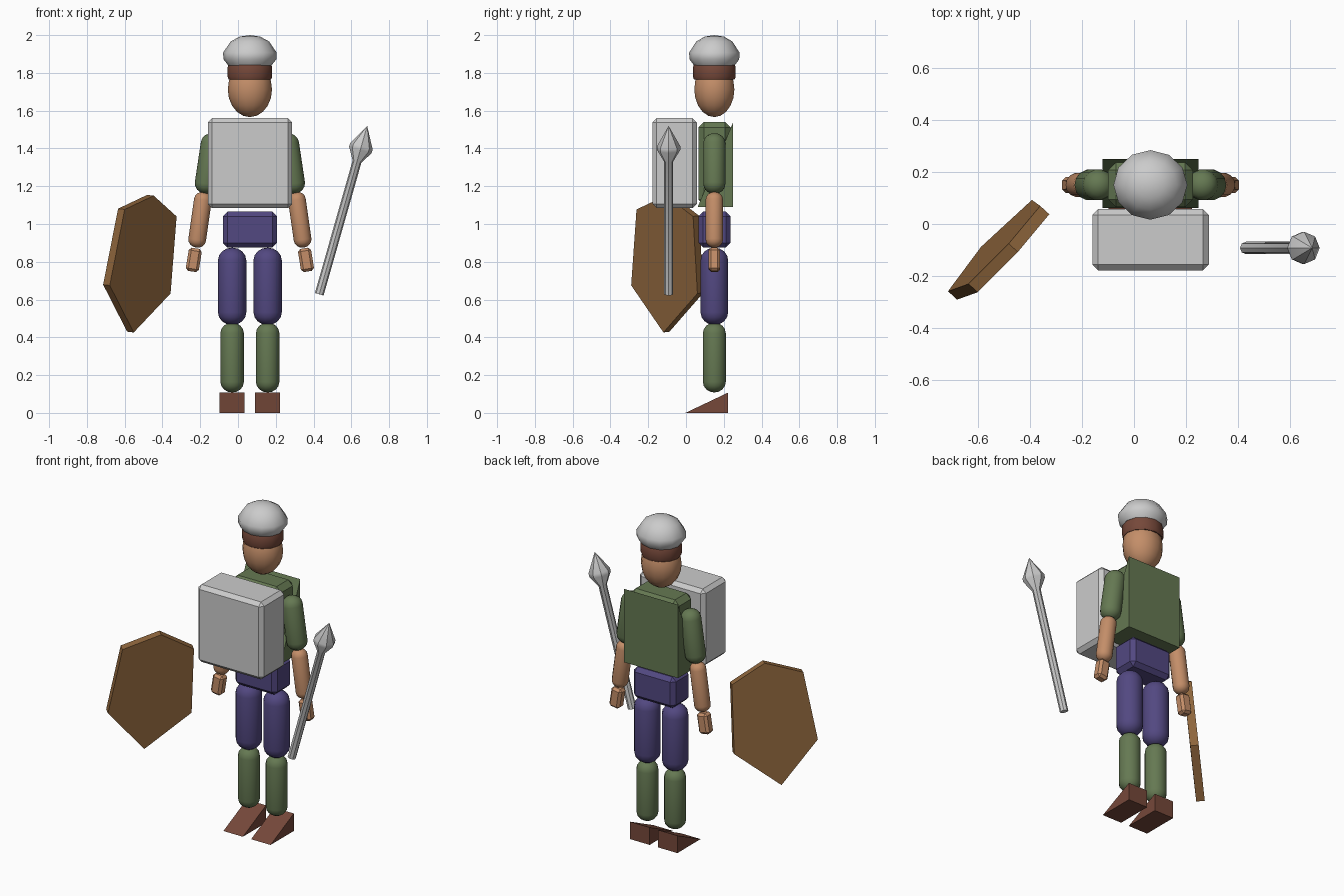
import bpy, bmesh, math
from mathutils import Vector, Matrix

if "Cube" in bpy.data.objects:
    bpy.data.objects.remove(bpy.data.objects["Cube"])

CX, CY = 0.063, 0.15   # body axis


def mat(name, rgb):
    m = bpy.data.materials.new(name)
    m.diffuse_color = (*rgb, 1)
    m.use_nodes = True
    m.node_tree.nodes["Principled BSDF"].inputs["Base Color"].default_value = m.diffuse_color
    return m


SKIN = mat("skin", (0.55, 0.27, 0.14))
GREEN = mat("green_cloth", (0.13, 0.19, 0.085))
PURPLE = mat("purple_cloth", (0.085, 0.065, 0.22))
LEATHER = mat("leather", (0.18, 0.065, 0.042))
WOOD = mat("wood", (0.27, 0.13, 0.045))


def finish(bm, name, material=None, smooth=None):
    bmesh.ops.recalc_face_normals(bm, faces=bm.faces)
    me = bpy.data.meshes.new(name)
    bm.to_mesh(me)
    bm.free()
    ob = bpy.data.objects.new(name, me)
    bpy.context.collection.objects.link(ob)
    if material:
        me.materials.append(material)
    if smooth:
        bpy.ops.object.select_all(action='DESELECT')
        ob.select_set(True)
        bpy.context.view_layer.objects.active = ob
        bpy.ops.object.shade_smooth_by_angle(angle=math.radians(smooth))
    return ob


def lathe(name, profile, base, axis=(0, 0, 1), sides=12, material=None, smooth=40, sy=1):
    """Revolve (radius, height) points about an axis starting at base."""
    bm = bmesh.new()
    rings = []
    for r, h in profile:
        if r == 0:
            rings.append([bm.verts.new((0, 0, h))])
        else:
            a = [2 * math.pi * i / sides for i in range(sides)]
            rings.append([bm.verts.new((r * math.cos(t), sy * r * math.sin(t), h)) for t in a])
    for p, q in zip(rings, rings[1:]):
        for i in range(sides):
            j = (i + 1) % sides
            vs = [p[i % len(p)], p[j % len(p)], q[j % len(q)], q[i % len(q)]]
            bm.faces.new(list(dict.fromkeys(vs)))
    rot = Vector((0, 0, 1)).rotation_difference(Vector(axis)).to_matrix().to_4x4()
    bm.transform(Matrix.Translation(base) @ rot)
    return finish(bm, name, material, smooth)


def capsule(name, a, b, r, material):
    """Rounded limb from tip a to tip b."""
    a, b = Vector(a), Vector(b)
    length, cap = (b - a).length, 0.9 * r
    arc = [(r * math.sin(t), cap * (1 - math.cos(t))) for t in
           [math.radians(d) for d in (0, 22.5, 45, 67.5, 90)]]
    prof = arc + [(x, length - h) for x, h in reversed(arc)]
    return lathe(name, prof, a, b - a, 14, material, 50)


def box(name, lo, hi, chamfer, material=None, tilt=0):
    """Box with chamfered edges, optionally tilted about y."""
    lo, hi = Vector(lo), Vector(hi)
    bm = bmesh.new()
    bmesh.ops.create_cube(bm, size=1)
    bmesh.ops.scale(bm, vec=hi - lo, verts=bm.verts)
    bmesh.ops.bevel(bm, geom=bm.edges[:], offset=chamfer, segments=1, affect='EDGES')
    bm.transform(Matrix.Translation((lo + hi) / 2) @ Matrix.Rotation(tilt, 4, 'Y'))
    return finish(bm, name, material)


def prism(name, pts, offset, material):
    """Extrude a planar polygon by an offset vector."""
    bm = bmesh.new()
    f = bm.faces.new([bm.verts.new(p) for p in pts])
    new = bmesh.ops.extrude_face_region(bm, geom=[f], use_keep_orig=True)["geom"]
    bmesh.ops.translate(bm, vec=offset, verts=[v for v in new if isinstance(v, bmesh.types.BMVert)])
    return finish(bm, name, material)


def wedge(name, x0, x1, y0, y1, z0, z1, material):
    prism(name, [(x0, y0, z0), (x0, y1, z0), (x0, y1, z1)], (x1 - x0, 0, 0), material)


# head, headband and helmet
arc = [math.pi * i / 10 for i in range(11)]
head = [(max(0, 0.117 * math.sin(t)) if 0 < t < 3.1 else 0, -0.147 * math.cos(t)) for t in arc]
lathe("head", head, (CX, CY, 1.713), sides=14, material=SKIN, sy=0.93)
lathe("headband", [(0, 1.765), (0.112, 1.765), (0.118, 1.78), (0.118, 1.83), (0.11, 1.85), (0, 1.85)],
      (CX, CY, 0), sides=12, material=LEATHER, smooth=35, sy=0.96)
lathe("helmet", [(0, 1.84), (0.115, 1.84), (0.14, 1.872), (0.142, 1.907), (0.102, 1.966), (0.055, 1.992), (0, 2.0)],
      (CX, CY, 0), sides=12, smooth=40, sy=0.94)

# torso, chest pack, back panel and hips
box("torso", (-0.1, 0.065, 1.1), (0.226, 0.237, 1.54), 0.03, GREEN)
box("chest_pack", (-0.16, -0.178, 1.085), (0.287, 0.057, 1.56), 0.022)
wedge("back_panel", -0.121, 0.247, 0.062, 0.25, 1.09, 1.54, GREEN)
box("hips", (-0.08, 0.067, 0.875), (0.206, 0.235, 1.065), 0.024, PURPLE)

# legs and arms on both sides
for side, s in (("left", 1), ("right", -1)):
    lx = CX + s * 0.094
    capsule(side + "_thigh", (lx, CY, 0.465), (lx, CY, 0.875), 0.075, PURPLE)
    capsule(side + "_shin", (lx, CY, 0.108), (lx, CY, 0.478), 0.062, GREEN)
    wedge(side + "_boot", lx - 0.066, lx + 0.066, -0.003, 0.222, 0, 0.107, LEATHER)
    capsule(side + "_upper_arm", (CX + s * 0.192, CY, 1.48), (CX + s * 0.24, CY, 1.16), 0.06, GREEN)
    capsule(side + "_forearm", (CX + s * 0.243, CY, 1.17), (CX + s * 0.285, CY, 0.875), 0.047, SKIN)
    hx = CX + s * 0.297
    box(side + "_hand", (hx - 0.035, CY - 0.031, 0.748), (hx + 0.035, CY + 0.031, 0.872),
        0.014, SKIN, tilt=-s * 0.16)

# spear
lathe("spear", [(0, 0), (0.024, 0), (0.024, 0.73), (0.062, 0.795), (0.062, 0.815), (0, 0.927)],
      (0.43, -0.092, 0.628), (0.254, 0, 0.892), 8, None, 30)

# shield: irregular hexagon lying on a slanted plane
outline = [(-0.60, 1.077), (-0.446, 1.15), (-0.325, 1.04), (-0.357, 0.632), (-0.552, 0.426), (-0.679, 0.675)]
face = [(x, -0.262 + 1.07 * (x + 0.6) + 0.14 * (1.077 - z), z) for x, z in outline]
prism("shield", face, (-0.035, 0.032, 0.004), WOOD)
